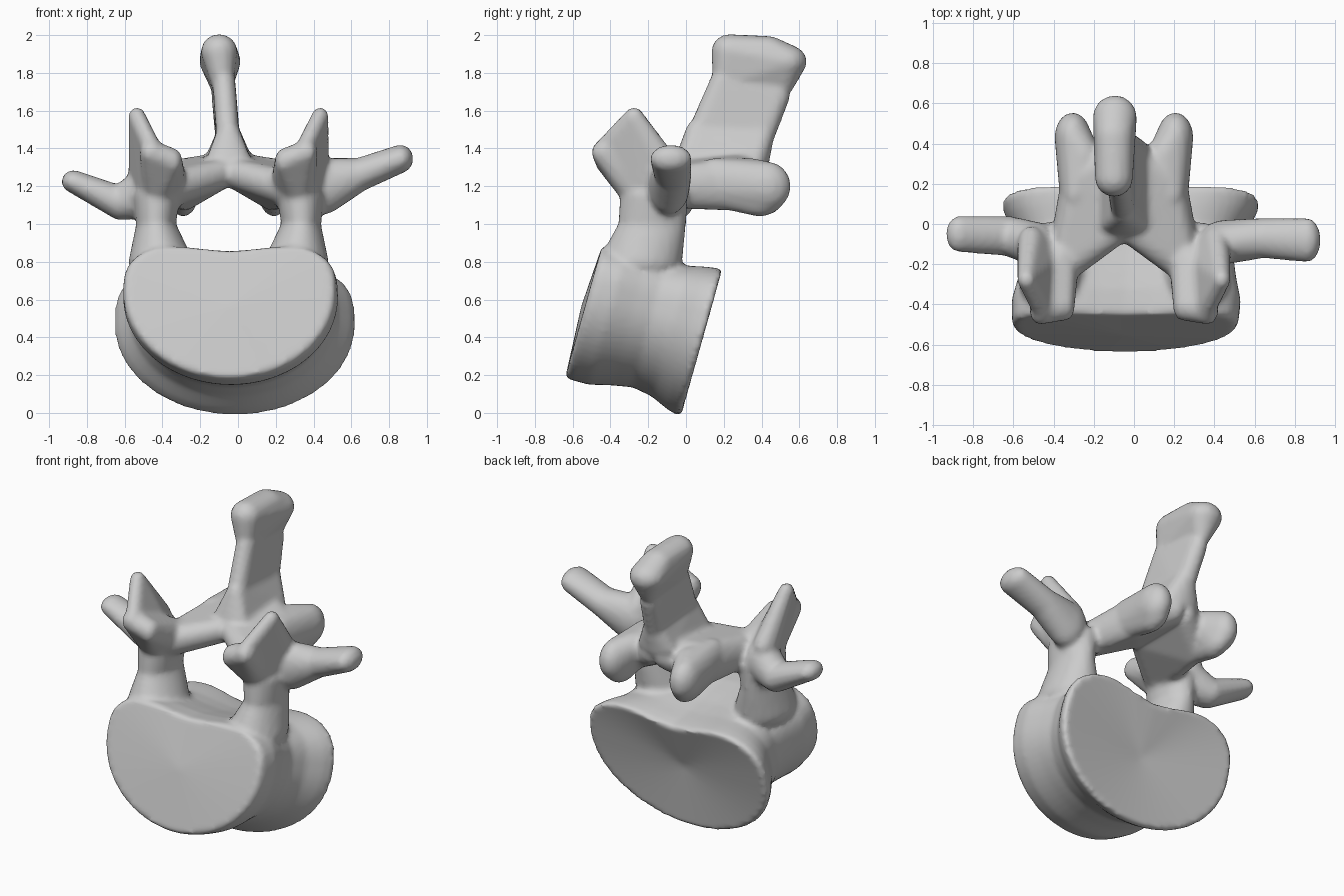
import bpy, bmesh, math
from mathutils import Vector

MID = -0.05                      # bone midline
bm = bmesh.new()

# unit sphere sample points used by every hull
tmp = bmesh.new()
bmesh.ops.create_icosphere(tmp, subdivisions=3, radius=1)
BALL = [v.co.copy() for v in tmp.verts]
tmp.free()


def hull(*blobs):
    """Convex skin around ellipsoids given as (x, y, z, rx, ry, rz)."""
    part = bmesh.new()
    for x, y, z, a, b, c in blobs:
        for p in BALL:
            part.verts.new((x + p.x * a, y + p.y * b, z + p.z * c))
    bmesh.ops.convex_hull(part, input=part.verts[:])
    bmesh.ops.delete(part, geom=[v for v in part.verts if not v.link_faces], context='VERTS')
    bmesh.ops.recalc_face_normals(part, faces=part.faces[:])
    me = bpy.data.meshes.new("part")
    part.to_mesh(me)
    part.free()
    bm.from_mesh(me)
    bpy.data.meshes.remove(me)


def chain(*blobs):
    for a, b in zip(blobs, blobs[1:]):
        hull(a, b)


def spow(v, e):
    return math.copysign(abs(v) ** e, v)


# vertebral body: kidney-shaped rings lofted along a tilted axis
UP = Vector((0, 0.27, 0.963))
START, END = Vector((-0.045, -0.535, 0.56)), Vector((-0.015, 0.09, 0.39))
SEG = 64
rings = []
for t, s in ((0, 0.975), (0.04, 1.0), (0.2, 0.99), (0.38, 0.92), (0.55, 0.87),
             (0.72, 0.9), (0.87, 0.98), (0.96, 1.01), (1, 0.985)):
    c = START.lerp(END, t)
    w, h = (0.56 + 0.075 * t) * s, 0.37 + 0.05 * t
    lift = 0.09 - 0.02 * t                       # level of the widest point
    ring = []
    for i in range(SEG):
        a = 2 * math.pi * i / SEG
        e = 0.65 if math.sin(a) > 0 else 1.0
        x = w * spow(math.cos(a), e)
        k = spow(math.sin(a), e)
        if k > 0:                                # dorsal side with shallow hollow
            v = lift + (h - lift) * k * (0.5 + 0.5 * s)
            v -= (0.06 + 0.03 * t - 0.1 * t * (1 - t)) * k * math.exp(-(x / 0.28) ** 2)
        else:
            v = lift + (0.39 + 0.03 * t + lift) * k * s
        ring.append(bm.verts.new(c + Vector((x, 0, 0)) + UP * v))
    rings.append(ring)
for r0, r1 in zip(rings, rings[1:]):
    for i in range(SEG):
        j = (i + 1) % SEG
        bm.faces.new((r0[i], r0[j], r1[j], r1[i]))
axis = (END - START).normalized()
for ring, c, d in ((rings[0], START, -0.02), (rings[-1], END, -0.05)):   # endplates
    hub = bm.verts.new(c + axis * d)
    for i in range(SEG):
        bm.faces.new((ring[i], ring[(i + 1) % SEG], hub))
bmesh.ops.recalc_face_normals(bm, faces=bm.faces[:])

# paired parts of the arch
for s in (-1, 1):
    def at(dx, *rest):
        return (MID + s * dx,) + rest
    # pedicle with flared foot
    chain(at(0.36, -0.24, 0.8, 0.17, 0.22, 0.12), at(0.385, -0.18, 0.99, 0.105, 0.18, 0.08),
          at(0.38, -0.17, 1.15, 0.125, 0.18, 0.08))
    # superior articular process
    hull(at(0.38, -0.2, 1.16, 0.1, 0.14, 0.09), at(0.485, -0.275, 1.565, 0.045, 0.05, 0.055),
         at(0.4, -0.42, 1.38, 0.05, 0.08, 0.07), at(0.46, -0.1, 1.27, 0.07, 0.09, 0.09))
    hull(at(0.37, -0.25, 1.17, 0.09, 0.11, 0.07), at(0.29, -0.41, 1.33, 0.045, 0.07, 0.07),
         at(0.42, -0.42, 1.38, 0.05, 0.08, 0.07), at(0.3, -0.15, 1.2, 0.08, 0.12, 0.1))
    # lamina
    hull(at(0.3, -0.18, 1.19, 0.08, 0.12, 0.1), at(0.23, 0.22, 1.21, 0.08, 0.12, 0.14),
         at(0.02, -0.01, 1.27, 0.05, 0.09, 0.08), at(0.04, 0.33, 1.28, 0.06, 0.1, 0.1))
    # inferior articular process
    hull(at(0.24, 0.15, 1.22, 0.08, 0.1, 0.13), at(0.255, 0.43, 1.2, 0.09, 0.125, 0.13),
         at(0.24, 0.39, 1.14, 0.075, 0.13, 0.1), at(0.2, 0.34, 1.25, 0.08, 0.1, 0.1))

# transverse processes, one raised and one drooping
chain((0.45, -0.09, 1.2, 0.13, 0.11, 0.15), (0.64, -0.07, 1.26, 0.08, 0.1, 0.09),
      (0.86, -0.08, 1.345, 0.068, 0.11, 0.075))
chain((-0.49, -0.1, 1.17, 0.11, 0.11, 0.14), (-0.62, -0.06, 1.11, 0.085, 0.1, 0.09),
      (-0.87, -0.05, 1.225, 0.065, 0.09, 0.06))

# spinous process: flared foot, thin blade, thick crest
hull((MID, 0.0, 1.33, 0.12, 0.06, 0.07), (MID, 0.36, 1.33, 0.13, 0.08, 0.08),
     (MID, 0.06, 1.5, 0.055, 0.06, 0.05), (MID, 0.4, 1.48, 0.06, 0.07, 0.05))
hull((MID, 0.04, 1.42, 0.06, 0.06, 0.06), (MID, 0.38, 1.4, 0.065, 0.06, 0.08),
     (-0.075, 0.2, 1.76, 0.06, 0.07, 0.07), (-0.08, 0.48, 1.68, 0.06, 0.07, 0.08))
hull((-0.08, 0.2, 1.74, 0.055, 0.06, 0.06), (-0.09, 0.5, 1.74, 0.06, 0.075, 0.06),
     (-0.1, 0.23, 1.915, 0.095, 0.095, 0.09), (-0.095, 0.53, 1.86, 0.11, 0.11, 0.09),
     (-0.1, 0.44, 1.92, 0.095, 0.08, 0.075))

# fuse everything into one smooth bone
me = bpy.data.meshes.new("vertebra")
bm.to_mesh(me)
bm.free()
bone = bpy.data.objects.new("vertebra", me)
bpy.context.collection.objects.link(bone)
rm = bone.modifiers.new("fuse", 'REMESH')
rm.mode = 'VOXEL'
rm.voxel_size = 0.018
rm.use_smooth_shade = True
sm = bone.modifiers.new("soften", 'SMOOTH')
sm.factor = 0.5
sm.iterations = 3
